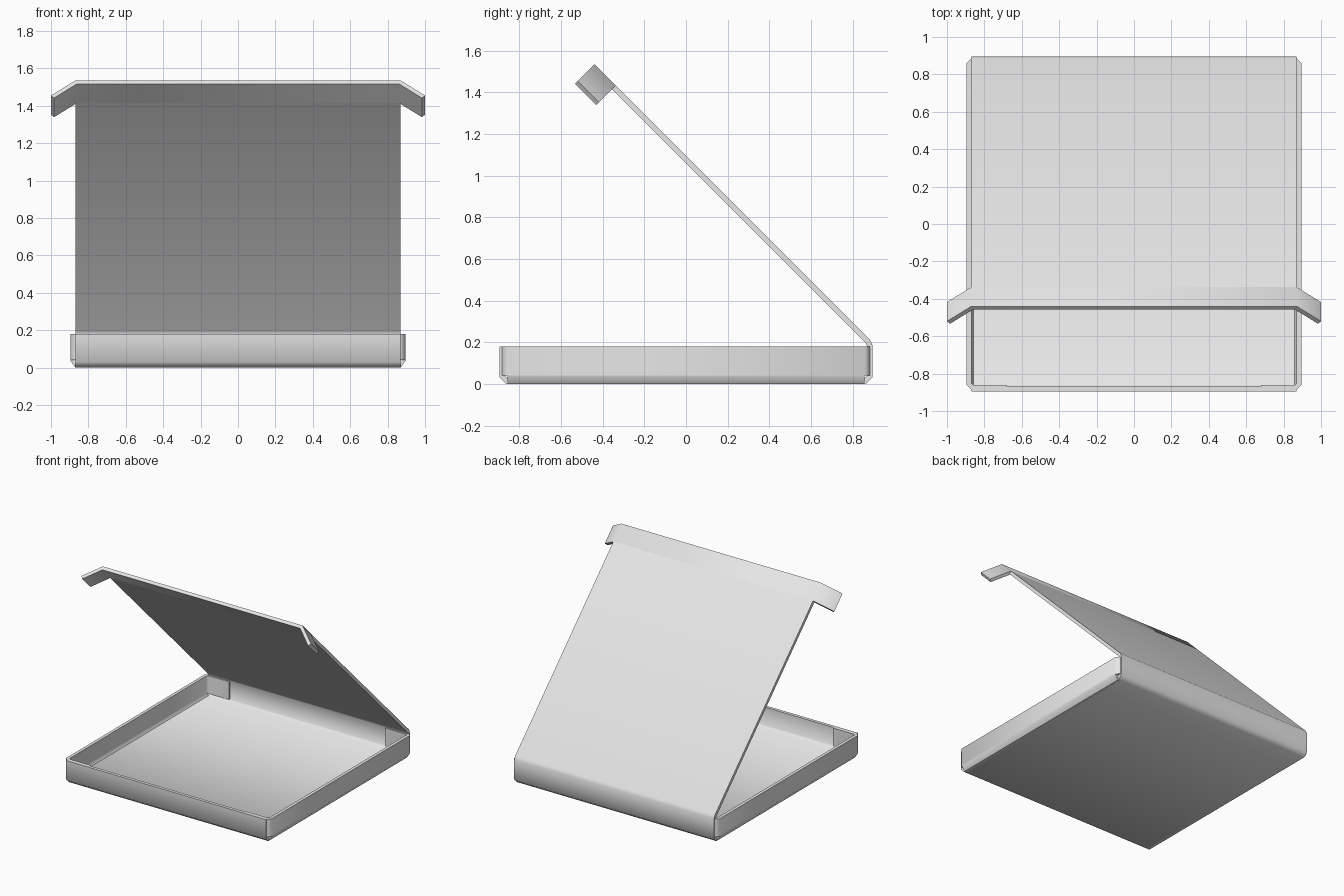
import bpy
import bmesh
from mathutils import Vector

cube = bpy.data.objects.get("Cube")
if cube:
    bpy.data.objects.remove(cube, do_unlink=True)

THICK = 0.025
HALF = 0.87      # half width of the main folded sheet
OUT = 0.895      # outer half size of the tray
TOP = 0.18       # height of the tray walls

card = bpy.data.materials.new("light_grey_card")
card.diffuse_color = (0.8, 0.8, 0.8, 1)
card.use_nodes = True
card.node_tree.nodes["Principled BSDF"].inputs["Base Color"].default_value = (0.8, 0.8, 0.8, 1)


def inner_path(path):
    """Offset a polyline to its left by the card thickness, mitred at bends."""
    pts = [Vector(p) for p in path]
    dirs = [(b - a).normalized() for a, b in zip(pts, pts[1:])]
    norms = [Vector((-d.y, d.x)) for d in dirs]
    result = []
    for i, p in enumerate(pts):
        n0, n1 = norms[max(i - 1, 0)], norms[min(i, len(norms) - 1)]
        m = n0 + n1
        result.append(p + m * (2 * THICK / m.length_squared))
    return pts, result


def folded_sheet(name, path, start, end, place):
    """Thick card following a 2D path, extruded from start to end."""
    bm = bmesh.new()
    outer, inner = inner_path(path)
    rings = [[bm.verts.new(place(p.x, p.y, t)) for p, t in
              ((o, start), (o, end), (i, end), (i, start))]
             for o, i in zip(outer, inner)]
    for a, b in zip(rings, rings[1:]):
        for k in range(4):
            j = (k + 1) % 4
            bm.faces.new((a[k], a[j], b[j], b[k]))
    bm.faces.new(rings[0])
    bm.faces.new(rings[-1])
    bmesh.ops.recalc_face_normals(bm, faces=bm.faces)
    mesh = bpy.data.meshes.new(name)
    bm.to_mesh(mesh)
    bm.free()
    mesh.materials.append(card)
    obj = bpy.data.objects.new(name, mesh)
    bpy.context.collection.objects.link(obj)
    bpy.ops.object.select_all(action='DESELECT')
    obj.select_set(True)
    bpy.context.view_layer.objects.active = obj
    bpy.ops.object.shade_smooth_by_angle(angle=0.9)
    return obj


# Main sheet: front wall, floor, back wall and lid in one folded strip
flap_y, flap_z = -0.3375, 1.4325
main = [(-OUT, TOP), (-OUT, 0.03), (-0.865, 0), (0.865, 0), (OUT, 0.03),
        (OUT, 0.187), (0.884, 0.211), (flap_y, flap_z)]
folded_sheet("base_and_lid", main, -HALF, HALF, lambda a, b, t: (t, a, b))

# Lid end strip with angled locking flaps on both sides
R = 0.5 ** 0.5
folded_sheet("lid_end_with_flaps",
             [(1, -0.113), (HALF, 0), (-HALF, 0), (-1, -0.113)], 0, 0.145,
             lambda a, b, t: (a, flap_y + R * (b - t), flap_z + R * (b + t)))

# Side walls with corner tabs, and the fold joining each wall to the floor
wall = [(0.68, -0.885), (HALF, -0.885), (OUT, -0.86),
        (OUT, 0.86), (HALF, 0.885), (0.68, 0.885)]
fold = [(0.85, 0), (HALF, 0), (OUT, 0.035), (OUT, 0.05)]
for side, s in (("left", 1), ("right", -1)):
    folded_sheet(side + "_wall_with_tabs", wall, 0.04, TOP,
                 lambda a, b, t: (s * a, b, t))
    folded_sheet(side + "_floor_fold", fold, -0.858, 0.858,
                 lambda a, b, t: (s * a, t, b))
